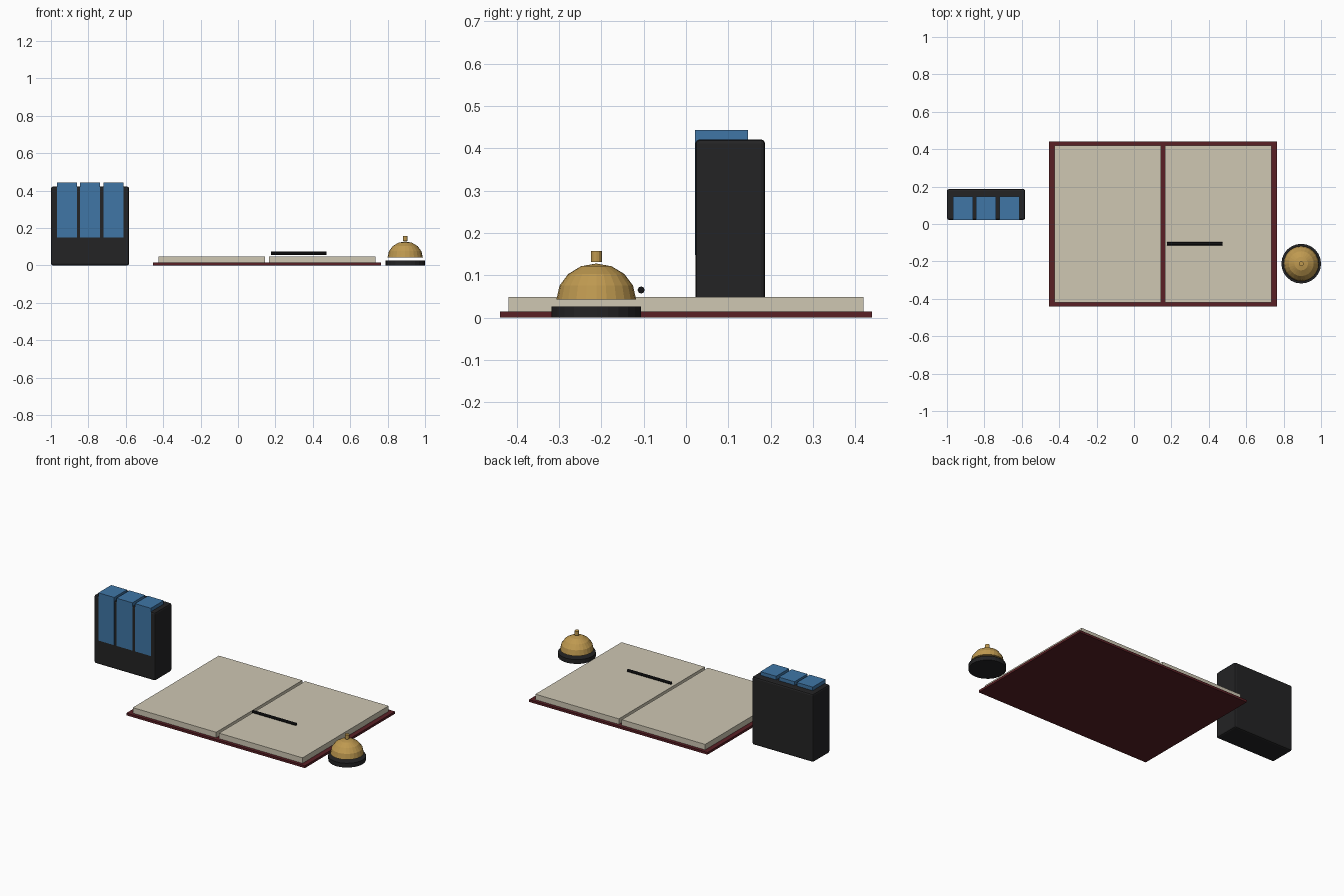
import bpy
import bmesh
import math
from mathutils import Matrix, Vector

old = bpy.data.objects.get("Cube")
if old:
    bpy.data.objects.remove(old, do_unlink=True)


def material(name, rgb):
    m = bpy.data.materials.new(name)
    m.use_nodes = True
    color = (*rgb, 1)
    m.diffuse_color = color
    m.node_tree.nodes["Principled BSDF"].inputs["Base Color"].default_value = color
    return m


black = material("black plastic", (0.017, 0.017, 0.018))
blue = material("blue card", (0.05, 0.18, 0.38))
paper = material("cream paper", (0.62, 0.57, 0.45))
leather = material("dark red leather", (0.1, 0.014, 0.018))
brass = material("brass", (0.52, 0.32, 0.08))
ink = material("pen black", (0.008, 0.008, 0.009))


def finish(name, bm, mat):
    mesh = bpy.data.meshes.new(name)
    bm.to_mesh(mesh)
    bm.free()
    mesh.materials.append(mat)
    obj = bpy.data.objects.new(name, mesh)
    bpy.context.collection.objects.link(obj)
    return obj


def box(name, low, high, mat, bevel=0):
    low, high = Vector(low), Vector(high)
    bm = bmesh.new()
    bmesh.ops.create_cube(bm, size=1)
    bmesh.ops.scale(bm, vec=high - low, verts=bm.verts)
    bmesh.ops.translate(bm, vec=(low + high) / 2, verts=bm.verts)
    obj = finish(name, bm, mat)
    if bevel:
        mod = obj.modifiers.new("Bevel", "BEVEL")
        mod.width = bevel
        mod.segments = 2
    return obj


def cylinder(name, center, radius, depth, sides, mat, turn=None):
    bm = bmesh.new()
    bmesh.ops.create_cone(bm, cap_ends=True, segments=sides,
                          radius1=radius, radius2=radius, depth=depth)
    if turn:
        bm.transform(turn)
    bmesh.ops.translate(bm, vec=center, verts=bm.verts)
    return finish(name, bm, mat)


# Key card holder with three cards
box("card_holder", (-1, 0.022, 0), (-0.582, 0.187, 0.421), black, 0.01)
for i, x in enumerate((-0.915, -0.791, -0.665)):
    box(f"card_{i + 1}", (x - 0.054, 0.0212, 0.148),
        (x + 0.054, 0.147, 0.443), blue)

# Open guest book: cover and two page blocks
spine = 0.155
box("book_cover", (spine - 0.61, -0.44, 0), (spine + 0.61, 0.44, 0.014), leather)
for name, a, b in (("right_pages", -0.58, -0.01), ("left_pages", 0.01, 0.58)):
    box(name, (spine + a, -0.42, 0.014), (spine + b, 0.42, 0.048), paper)

# Pen above the page
cylinder("pen", (0.324, -0.106, 0.065), 0.0085, 0.297, 8, ink,
         Matrix.Rotation(math.pi / 2, 4, "Y"))

# Desk bell: base, dome and button
bell = Vector((0.894, -0.212, 0))
cylinder("bell_base", bell + Vector((0, 0, 0.0132)), 0.106, 0.0264, 24, black)

bm = bmesh.new()
bmesh.ops.create_uvsphere(bm, u_segments=24, v_segments=8, radius=0.094)
cut = bmesh.ops.bisect_plane(bm, geom=bm.verts[:] + bm.edges[:] + bm.faces[:],
                             plane_co=(0, 0, 0), plane_no=(0, 0, 1),
                             clear_inner=True)
rim = [e for e in bm.edges if e.is_boundary]
bmesh.ops.holes_fill(bm, edges=rim, sides=0)
bmesh.ops.scale(bm, vec=(1, 1, 0.9), verts=bm.verts)
bmesh.ops.translate(bm, vec=bell + Vector((0, 0, 0.043)), verts=bm.verts)
bmesh.ops.recalc_face_normals(bm, faces=bm.faces)
finish("bell_dome", bm, brass)

cylinder("bell_button", bell + Vector((0, 0, 0.144)), 0.013, 0.026, 12, brass)
